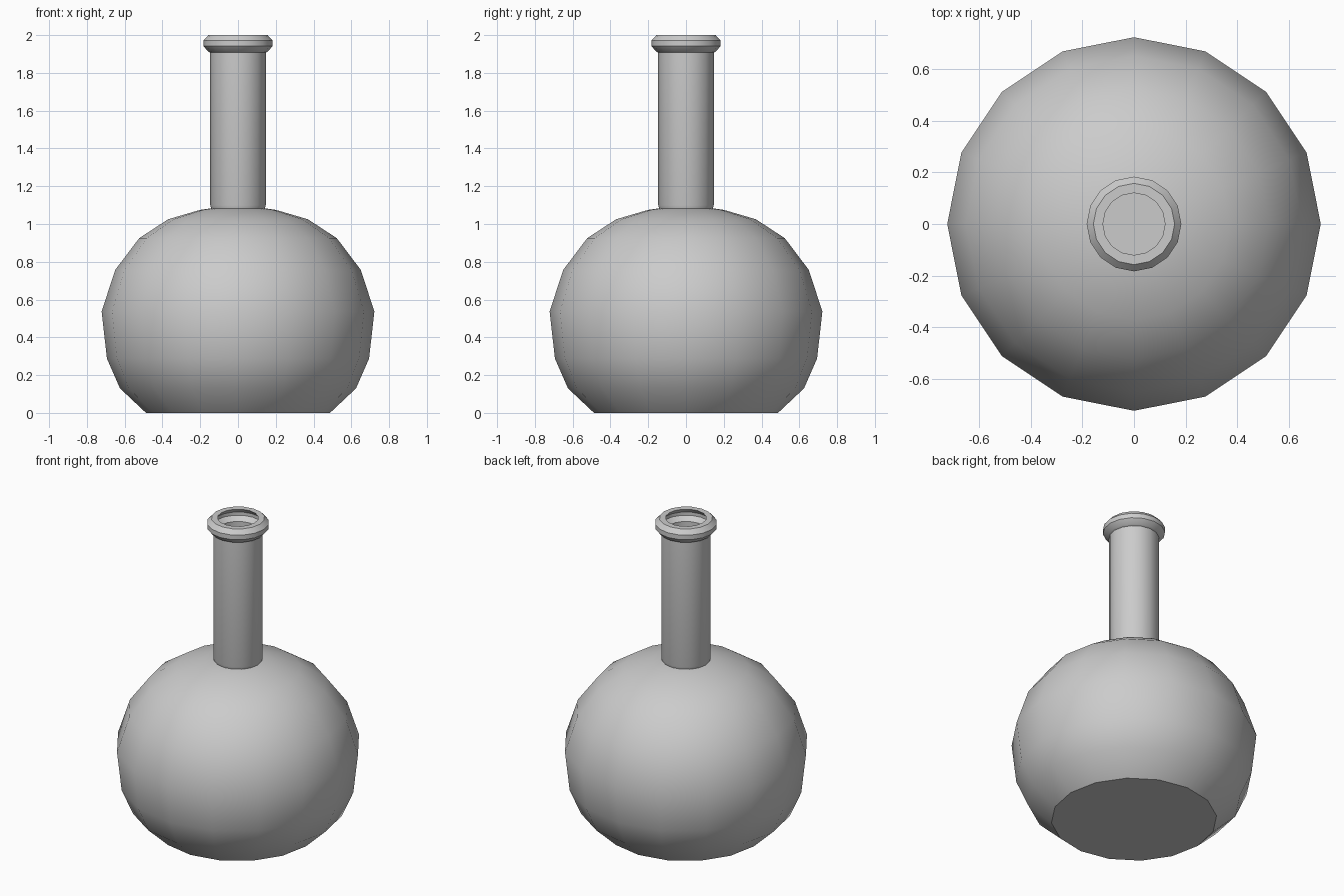
import bpy, bmesh, math

if "Cube" in bpy.data.objects:
    bpy.data.objects.remove(bpy.data.objects["Cube"])

SIDES = 16


def lathe(name, profile):
    """Revolve an (r, z) profile round the z axis; r = 0 makes a pole."""
    bm = bmesh.new()
    rings = []
    for r, z in profile:
        if r == 0:
            rings.append([bm.verts.new((0, 0, z))] * SIDES)
        else:
            rings.append([bm.verts.new((r * math.cos(a), r * math.sin(a), z))
                          for a in (2 * math.pi * i / SIDES for i in range(SIDES))])
    for low, high in zip(rings, rings[1:]):
        for i in range(SIDES):
            j = (i + 1) % SIDES
            quad = [low[i], low[j], high[j], high[i]]
            bm.faces.new(list(dict.fromkeys(quad)))
    bmesh.ops.recalc_face_normals(bm, faces=bm.faces)
    mesh = bpy.data.meshes.new(name)
    bm.to_mesh(mesh)
    bm.free()
    obj = bpy.data.objects.new(name, mesh)
    bpy.context.collection.objects.link(obj)
    bpy.ops.object.select_all(action='DESELECT')
    obj.select_set(True)
    bpy.context.view_layer.objects.active = obj
    bpy.ops.object.shade_smooth_by_angle(angle=math.radians(35))
    return obj


# Round body with a flat base, then the straight neck and flared lip
outer = [(0, 0), (0.487, 0), (0.625, 0.13), (0.694, 0.288), (0.722, 0.537),
         (0.65, 0.757), (0.523, 0.925), (0.37, 1.025), (0.2, 1.075),
         (0.142, 1.083), (0.147, 1.1), (0.147, 1.908), (0.158, 1.913),
         (0.183, 1.942), (0.183, 1.972), (0.157, 2.0)]
# Hollow inside: lip groove, neck bore and chamber
inner = [(0.12, 2.0), (0.15, 1.968), (0.15, 1.947), (0.121, 1.92),
         (0.121, 1.055), (0.19, 1.045), (0.355, 0.995), (0.5, 0.9),
         (0.622, 0.745), (0.69, 0.535), (0.663, 0.298), (0.6, 0.15),
         (0.475, 0.03), (0, 0.03)]
lathe("bottle", outer + inner)
